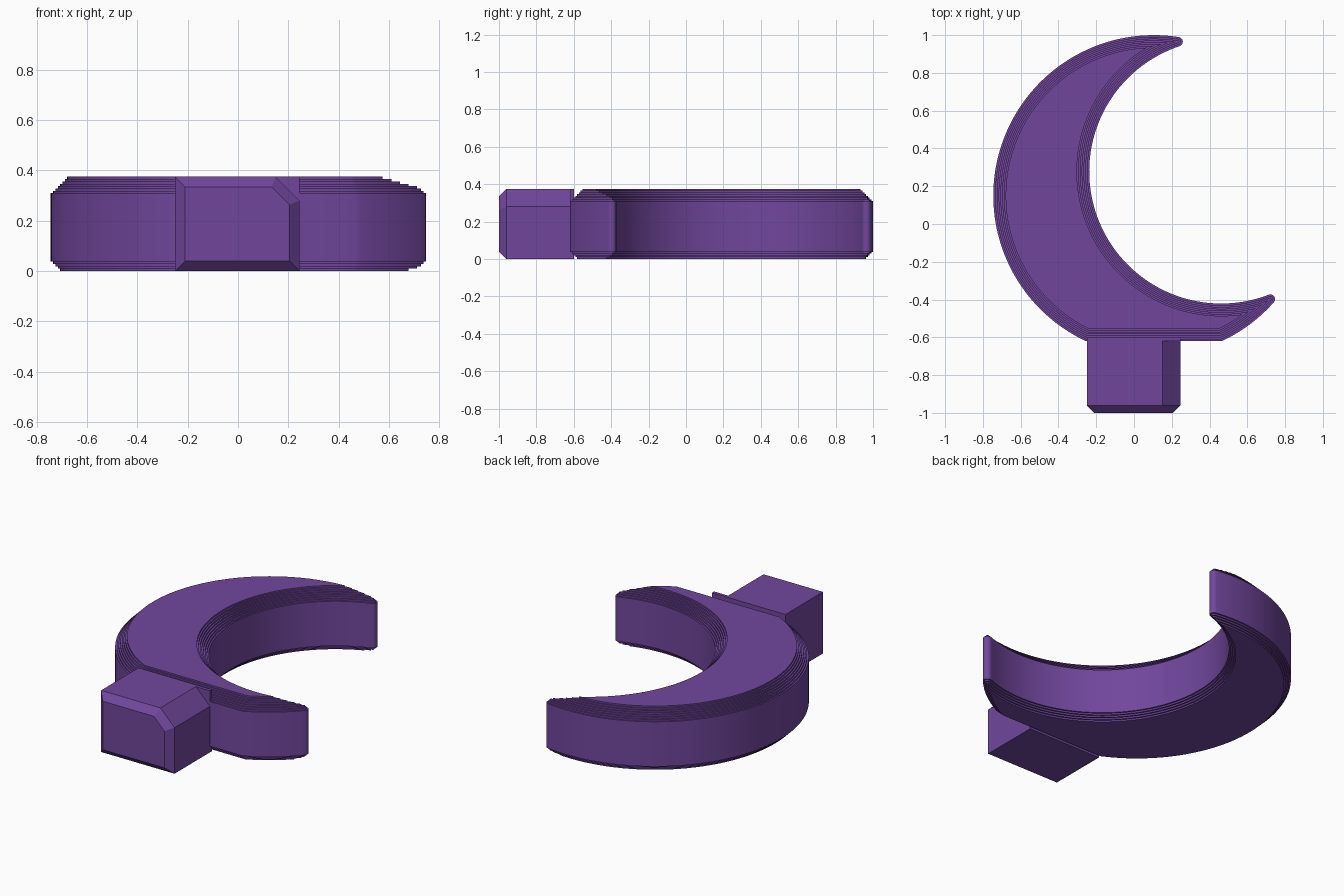
import bpy, bmesh, math
from mathutils import Vector

if "Cube" in bpy.data.objects:
    bpy.data.objects.remove(bpy.data.objects["Cube"])

HEIGHT = 0.375
STEP = HEIGHT / 40          # height and width of one terrace
OUT_C, OUT_R = Vector((0.105, 0.15)), 0.85     # outer circle
IN_C, IN_R = Vector((0.462, 0.278)), 0.699     # inner circle
TIP_R, FLAT_Y = 0.025, -0.62

purple = bpy.data.materials.new("purple")
purple.diffuse_color = (0.165, 0.062, 0.335, 1)
purple.use_nodes = True
purple.node_tree.nodes["Principled BSDF"].inputs["Base Color"].default_value = purple.diffuse_color


def finish(name, bm):
    bmesh.ops.recalc_face_normals(bm, faces=bm.faces)
    mesh = bpy.data.meshes.new(name)
    bm.to_mesh(mesh)
    bm.free()
    mesh.materials.append(purple)
    obj = bpy.data.objects.new(name, mesh)
    bpy.context.collection.objects.link(obj)
    return obj


def angle(v):
    return math.atan2(v.y, v.x)


def arc(c, r, a0, a1, n, clockwise=True):
    """Points on a circle from a0 to a1 in the given direction."""
    sweep = (a0 - a1) % math.tau if clockwise else -((a1 - a0) % math.tau)
    return [c + r * Vector((math.cos(a0 - sweep * i / n), math.sin(a0 - sweep * i / n)))
            for i in range(n + 1)]


def crescent(d):
    """Outline of the crescent, inset by d."""
    e = max(TIP_R, d)
    ro, ri = OUT_R - e, IN_R + e
    axis = IN_C - OUT_C
    dist = axis.length
    axis.normalize()
    a = (ro * ro - ri * ri + dist * dist) / (2 * dist)
    h = math.sqrt(ro * ro - a * a)
    side = Vector((-axis.y, axis.x))
    top = OUT_C + axis * a + side * h
    low = OUT_C + axis * a - side * h
    tip = max(TIP_R - d, 0)
    R = OUT_R - d
    cut = math.asin((FLAT_Y + d - OUT_C.y) / R)
    pts = arc(OUT_C, R, angle(low - OUT_C), cut, 12)
    pts += arc(OUT_C, R, math.pi - cut, angle(top - OUT_C), 80)
    pts += arc(top, tip, angle(top - OUT_C), angle(IN_C - top), 10)
    pts += arc(IN_C, IN_R + d, angle(top - IN_C), angle(low - IN_C), 80, False)
    pts += arc(low, tip, angle(IN_C - low), angle(low - OUT_C), 10)
    return pts


# Crescent: stacked outlines with terraced rims, 4 steps below and 7 above
levels = []
for k in range(4):
    levels += [((4 - k) * STEP, k * STEP), ((4 - k) * STEP, (k + 1) * STEP)]
levels += [(0, 4 * STEP), (0, 33 * STEP)]
for k in range(7):
    levels += [((k + 1) * STEP, (33 + k) * STEP), ((k + 1) * STEP, (34 + k) * STEP)]

bm = bmesh.new()
rings = [[bm.verts.new((p.x, p.y, z)) for p in crescent(d)] for d, z in levels]
for r0, r1 in zip(rings, rings[1:]):
    for i in range(len(r0)):
        bm.faces.new((r0[i - 1], r0[i], r1[i], r1[i - 1]))
bm.faces.new(rings[0])
bm.faces.new(rings[-1])
bmesh.ops.remove_doubles(bm, verts=bm.verts, dist=1e-5)
moon = finish("crescent", bm)
bpy.context.view_layer.objects.active = moon
moon.select_set(True)
bpy.ops.object.shade_smooth_by_angle(angle=math.radians(30))


# Stem: block with a cut upper right edge and a chamfered front end
def stem_profile(y, inset):
    x0, x1, c = -0.25, 0.245, 0.095
    k = c - inset * (2 - math.sqrt(2))
    x0, x1, z0, z1 = x0 + inset, x1 - inset, inset, HEIGHT - inset
    return [(x0, y, z0), (x1, y, z0), (x1, y, z1 - k), (x1 - k, y, z1), (x0, y, z1)]


bm = bmesh.new()
rings = [[bm.verts.new(p) for p in stem_profile(y, inset)]
         for y, inset in ((-1, 0.04), (-0.96, 0), (FLAT_Y, 0))]
for r0, r1 in zip(rings, rings[1:]):
    for i in range(5):
        bm.faces.new((r0[i - 1], r0[i], r1[i], r1[i - 1]))
# square collar where the stem meets the crescent
front = rings[-1]
corner = bm.verts.new((0.245, FLAT_Y, HEIGHT))
bm.faces.new((front[2], corner, front[3]))
collar = [front[0], front[1], front[2], corner, front[3], front[4]]
back = [bm.verts.new((v.co.x, -0.60, v.co.z)) for v in collar]
for i in range(6):
    bm.faces.new((collar[i - 1], collar[i], back[i], back[i - 1]))
bm.faces.new(rings[0])
bm.faces.new(back)
finish("stem", bm)
